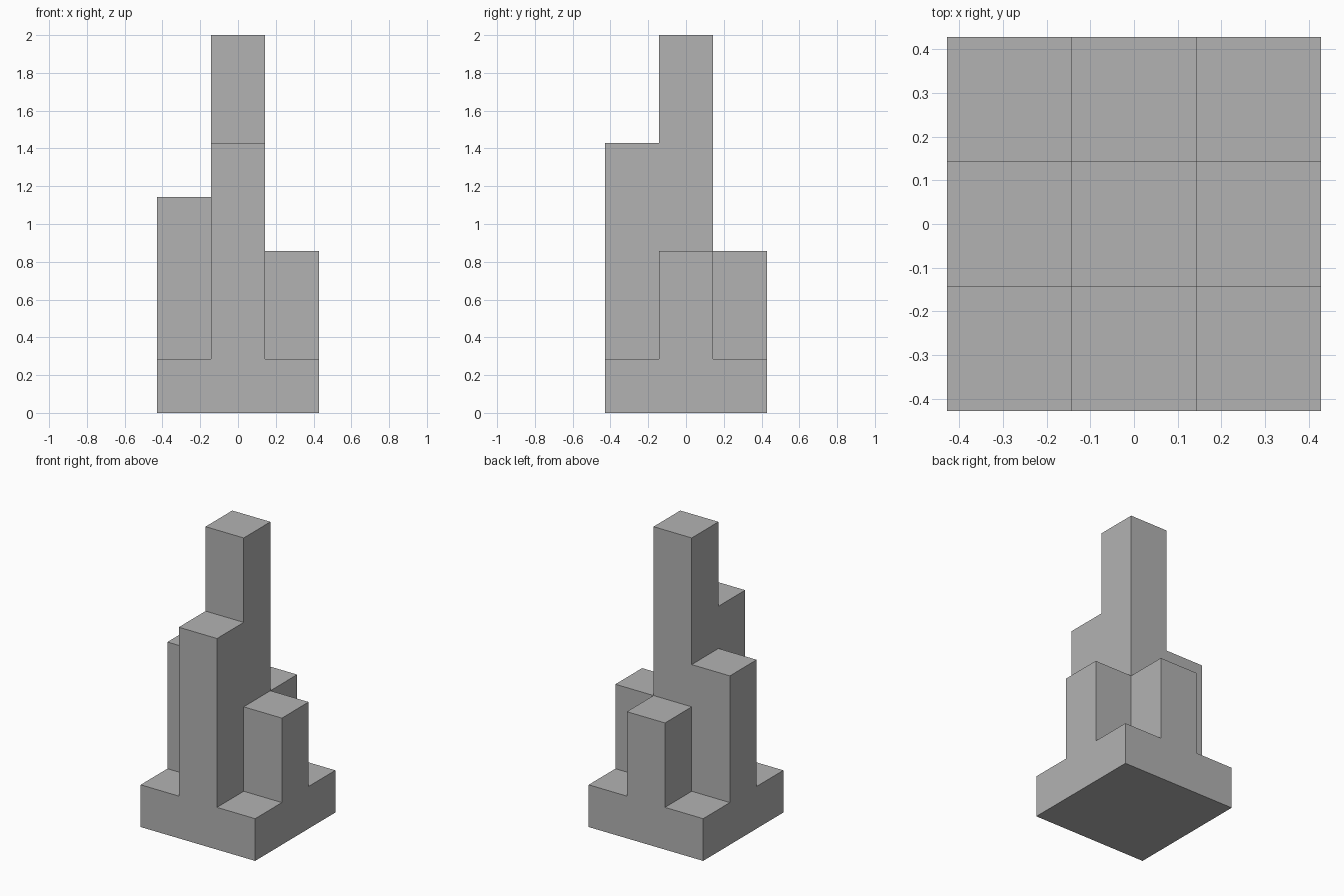
import bpy
import bmesh
from math import radians

old = bpy.data.objects.get("Cube")
if old:
    bpy.data.objects.remove(old, do_unlink=True)

UNIT = 2 / 7  # one block

# Height in blocks of each wing, by its grid position; the corners stay at base height
HEIGHTS = {
    (0, 0): 7,   # central spire
    (0, -1): 5,  # front wing
    (-1, 0): 4,  # right wing
    (1, 0): 3,   # left wing
    (0, 1): 3,   # back wing
}

grey = bpy.data.materials.new("mid_grey")
grey.use_nodes = True
colour = (0.45, 0.45, 0.45, 1)
grey.diffuse_color = colour
grey.node_tree.nodes["Principled BSDF"].inputs["Base Color"].default_value = colour


def height_at(face):
    c = face.calc_center_median()
    return HEIGHTS.get((round(c.x / UNIT), round(c.y / UNIT)), 1)


def raise_faces(bm, faces):
    """Extrude the faces one block up and return the new top faces."""
    made = bmesh.ops.extrude_face_region(bm, geom=faces)["geom"]
    verts = [g for g in made if isinstance(g, bmesh.types.BMVert)]
    bmesh.ops.translate(bm, verts=verts, vec=(0, 0, UNIT))
    return [g for g in made if isinstance(g, bmesh.types.BMFace)]


# Square base, then the wings and spire raised from it layer by layer
bm = bmesh.new()
bmesh.ops.create_grid(bm, x_segments=3, y_segments=3, size=1.5 * UNIT)
tops = raise_faces(bm, bm.faces[:])
for level in range(2, 8):
    tops = raise_faces(bm, [f for f in tops if height_at(f) >= level])

# Merge the layers into clean flat walls
bmesh.ops.recalc_face_normals(bm, faces=bm.faces)
bmesh.ops.dissolve_limit(bm, angle_limit=radians(1), verts=bm.verts, edges=bm.edges)

mesh = bpy.data.meshes.new("stepped_tower")
bm.to_mesh(mesh)
bm.free()
mesh.materials.append(grey)
tower = bpy.data.objects.new("stepped_tower", mesh)
bpy.context.collection.objects.link(tower)
